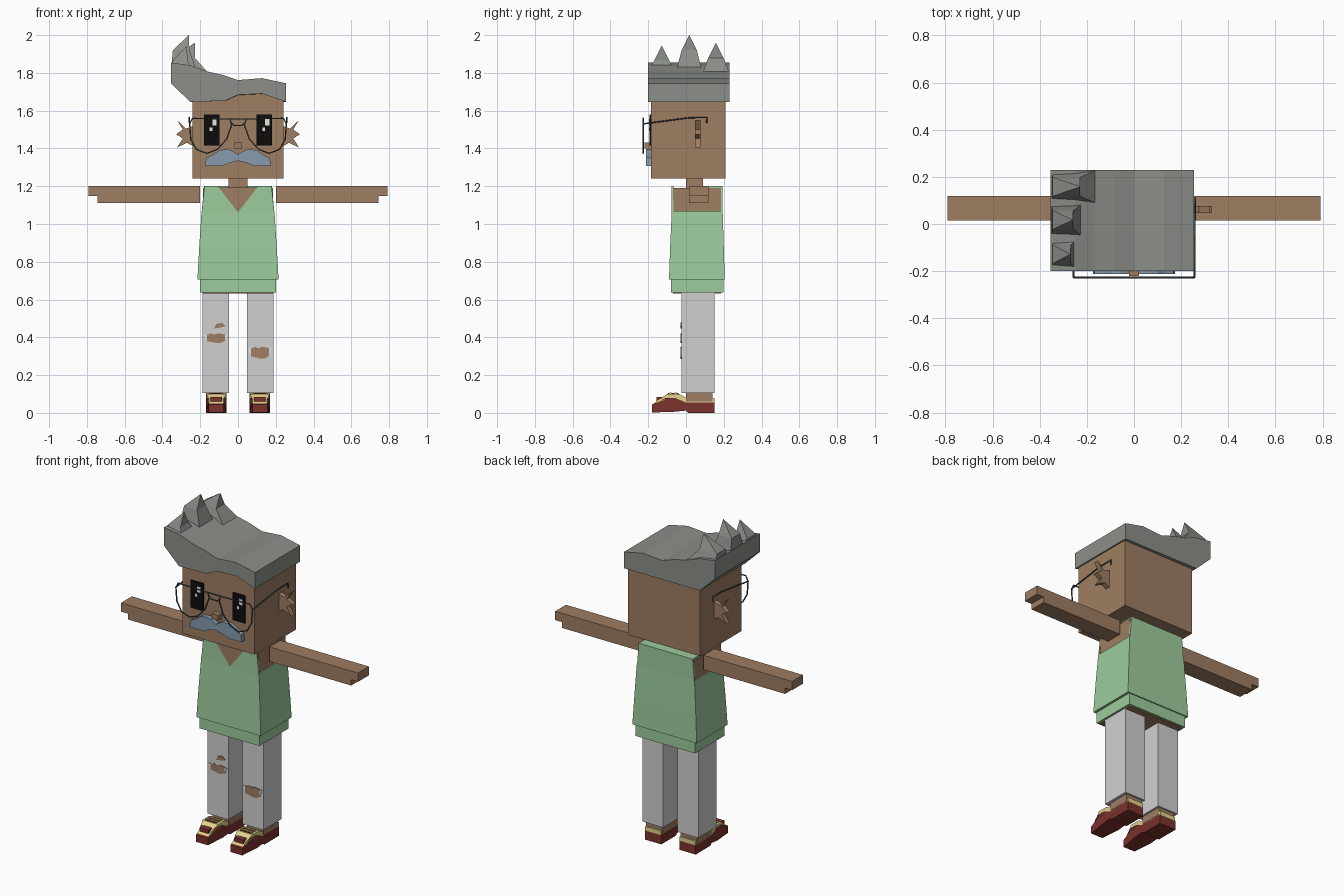
import bpy, bmesh
from mathutils import Vector

cube = bpy.data.objects.get("Cube")
if cube:
    bpy.data.objects.remove(cube)


def material(name, r, g, b):
    lin = [(c / 255 / 12.92 if c < 11 else ((c / 255 + 0.055) / 1.055) ** 2.4) for c in (r, g, b)]
    m = bpy.data.materials.new(name)
    m.use_nodes = True
    m.diffuse_color = (*lin, 1)
    m.node_tree.nodes["Principled BSDF"].inputs["Base Color"].default_value = (*lin, 1)
    return m


SKIN = material("skin brown", 159, 125, 98)
GREEN = material("shirt green", 157, 204, 156)
GREY = material("trouser grey", 208, 208, 208)
HAIR = material("hair grey", 139, 143, 136)
BLUE = material("moustache blue grey", 135, 155, 172)
RED = material("shoe red", 124, 50, 45)
CREAM = material("shoe cream", 225, 210, 140)
BLACK = material("eye black", 12, 12, 12)
WHITE = material("eye white", 235, 235, 235)
WIRE = material("glasses wire", 70, 80, 80)


def loft(name, rings, mat):
    """Skin a list of equal rings; a one-point last ring makes a tip."""
    bm = bmesh.new()
    vs = [[bm.verts.new(p) for p in r] for r in rings]
    for a, b in zip(vs, vs[1:]):
        for i in range(len(a)):
            j = (i + 1) % len(a)
            bm.faces.new((a[i], a[j], b[0]) if len(b) == 1 else (a[i], a[j], b[j], b[i]))
    bm.faces.new(vs[0])
    if len(vs[-1]) > 2:
        bm.faces.new(vs[-1])
    bmesh.ops.recalc_face_normals(bm, faces=bm.faces)
    me = bpy.data.meshes.new(name)
    bm.to_mesh(me)
    bm.free()
    me.materials.append(mat)
    ob = bpy.data.objects.new(name, me)
    bpy.context.collection.objects.link(ob)
    return ob


def prism(name, pts, lo, hi, mat, axis="y"):
    """Extrude a side or front outline along x or y."""
    put = (lambda p, d: (p[0], d, p[1])) if axis == "y" else (lambda p, d: (d, p[0], p[1]))
    return loft(name, [[put(p, d) for p in pts] for d in (lo, hi)], mat)


def rect(x0, x1, y0, y1, z):
    return [(x0, y0, z), (x1, y0, z), (x1, y1, z), (x0, y1, z)]


def box(name, x, y, z, mat):
    return loft(name, [rect(*x, *y, h) for h in z], mat)


def wire(name, pts, closed=False, radius=0.004):
    cu = bpy.data.curves.new(name, "CURVE")
    cu.dimensions = "3D"
    cu.bevel_depth = radius
    cu.bevel_resolution = 1
    sp = cu.splines.new("POLY")
    sp.points.add(len(pts) - 1)
    for p, co in zip(sp.points, pts):
        p.co = (*co, 1)
    sp.use_cyclic_u = closed
    cu.materials.append(WIRE)
    bpy.context.collection.objects.link(bpy.data.objects.new(name, cu))


def flip(pts, s):
    return [(s * p[0], *p[1:]) for p in pts]


# Head, neck, nose and torso
box("head", (-.24, .24), (-.185, .21), (1.24, 1.7), SKIN)
box("neck", (-.05, .05), (0, .09), (1.15, 1.25), SKIN)
box("nose", (-.022, .022), (-.22, -.18), (1.4, 1.432), SKIN)
box("torso", (-.185, .185), (-.068, .186), (.632, 1.19), SKIN)

# Sleeveless shirt: flared body, hem, V-neck front, back panel and yoke
loft("shirt_body", [rect(-.215, .215, -.09, .205, .705), rect(-.205, .205, -.084, .2, .88),
                    rect(-.193, .193, -.075, .194, 1.07)], GREEN)
box("shirt_hem", (-.2, .2), (-.08, .198), (.637, .71), GREEN)
half = [(.105, 1.2), (.178, 1.2), (.192, 1.06)]
prism("shirt_front", [(0, 1.065)] + half + flip(half[::-1], -1), -.076, -.066, GREEN)
# small cover of the body front below the neckline
prism("neck_skin", [(0, 1.062), (.1, 1.192), (-.1, 1.192)], -.0765, -.066, SKIN)
prism("shirt_back", [(-.192, 1.06), (.192, 1.06), (.18, 1.2), (-.18, 1.2)], .184, .194, GREEN)
box("shirt_yoke", (-.18, .18), (.105, .19), (1.188, 1.2), GREEN)

# Hair: swept cap with an arched fringe at the front and level back
top = [(.254, 1.745), (.127, 1.772), (0, 1.762), (-.085, 1.79), (-.165, 1.808),
       (-.25, 1.84), (-.355, 1.855), (-.355, 1.745)]
fringe = [(-.254, 1.647), (-.07, 1.652), (0, 1.684), (.127, 1.69), (.254, 1.647)]
level = [(x, 1.647) for x, z in fringe]
loft("hair_cap", [[(x, -.2, z) for x, z in top + fringe],
                  [(x, .23, z) for x, z in top + level]], HAIR)

# Three curled hair spikes
for name, y0, y1, x1, tip in [("front", -.2, -.055, -.235, (-.27, -.128, 1.945)),
                              ("middle", -.055, .088, -.215, (-.26, .017, 2)),
                              ("back", .088, .23, -.158, (-.228, .158, 1.96))]:
    ym, zm = tip[1], tip[2] - .08
    loft("hair_spike_" + name, [rect(-.355, x1, y0, y1, 1.8),
                                rect(-.345, (x1 - .3) / 2, ym - .04, ym + .04, zm), [tip]], HAIR)

# Moustache
half = [(0, 1.368), (.025, 1.385), (.055, 1.397), (.1, 1.39), (.135, 1.365), (.168, 1.35),
        (.175, 1.308), (.085, 1.306), (.05, 1.322), (0, 1.335)]
prism("moustache", half + flip(half[-2:0:-1], -1), -.213, -.18, BLUE)

# Paired parts
lens = [(.032, 1.53), (.045, 1.555), (.24, 1.56), (.256, 1.53), (.25, 1.45), (.22, 1.395),
        (.165, 1.374), (.11, 1.395), (.06, 1.45)]
ear = [(.235, 1.52), (.275, 1.505), (.323, 1.55), (.292, 1.5), (.328, 1.475), (.292, 1.453),
       (.323, 1.405), (.27, 1.43), (.235, 1.41)]
arm = [(.2, 1.2), (.792, 1.2), (.792, 1.147), (.745, 1.147), (.745, 1.112), (.2, 1.112)]
sole = [(-.18, .002), (-.18, .045), (-.155, .056), (-.11, .078), (-.06, .08), (0, .055),
        (.15, .055), (.15, 0), (.01, 0), (0, .012), (-.06, .006)]
trim = [(-.17, .05), (-.11, .07), (-.06, .072), (0, .052), (.15, .052), (.15, .08), (0, .08),
        (-.035, .1), (-.1, .1), (-.14, .072)]
for side, s in (("left", 1), ("right", -1)):
    prism(side + "_ear", flip(ear, s), .047, .077, SKIN)
    prism(side + "_arm", flip(arm, s), .015, .118, SKIN)
    # eyes with square glints
    cx = s * .14
    box(side + "_eye", (cx - .041, cx + .041), (-.194, -.185), (1.415, 1.58), BLACK)
    box(side + "_eye_glint", (cx + .004, cx + .027), (-.197, -.19), (1.522, 1.556), WHITE)
    box(side + "_eye_spark", (cx - .01, cx + .004), (-.197, -.19), (1.492, 1.51), WHITE)
    # glasses
    wire(side + "_lens_rim", [(s * x, -.227, z) for x, z in lens], True)
    wire(side + "_temple", [(s * .256, -.227, 1.53), (s * .258, .02, 1.563),
                            (s * .258, .11, 1.563), (s * .258, .11, 1.535)])
    # leg and ankle
    xs = sorted((s * .047, s * .187))
    box(side + "_trouser_leg", xs, (-.025, .15), (.105, .66), GREY)
    xs = sorted((s * .06, s * .17))
    box(side + "_ankle", xs, (0, .14), (.06, .11), SKIN)
    # shoe, narrowed towards the toe
    cx = s * .116
    parts = [prism(side + "_shoe_sole", sole, xs[0], xs[1], RED, "x"),
             prism(side + "_shoe_trim", trim, xs[0] + .002, xs[1] - .002, CREAM, "x"),
             box(side + "_shoe_toe_cap", (cx - .03, cx + .03), (-.157, -.12), (.05, .083), RED),
             box(side + "_shoe_tongue", (cx - .035, cx + .035), (-.095, -.04), (.09, .104), RED)]
    for i in range(2):
        y = -.087 + i * .026
        parts.append(box(f"{side}_shoe_lace_{i}", (cx - .04, cx + .04), (y, y + .011),
                         (.1, .108), CREAM))
    for ob in parts[:2]:
        for v in ob.data.vertices:
            if v.co.y < -.13:
                v.co.x = cx + (v.co.x - cx) * .72

wire("glasses_bridge", [(-.04, -.227, 1.535), (-.02, -.227, 1.522), (.02, -.227, 1.522),
                        (.04, -.227, 1.535)])
wire("glasses_brow_bar", [(-.05, -.227, 1.556), (.05, -.227, 1.556)])

# Torn trouser patches showing skin, with pale frayed ends
for name, cx, cz, w, h in (("right_knee", -.117, .395, .048, .026),
                           ("left_knee", .116, .318, .048, .032)):
    rip = [(-1, .7), (-.5, 1), (-.2, .75), (.3, 1), (1, .8), (1, -.5), (.6, -.9), (.1, -1),
           (-.5, -.75), (-1, -.6)]
    prism(name + "_rip", [(cx + w * x, cz + h * z) for x, z in rip], -.029, -.024, SKIN)
    for s in (-1, 1):
        fray = [(cx + s * w, cz + h * .7), (cx + s * (w + .014), cz + h * .8),
                (cx + s * w, cz - h * .6)]
        prism(f"{name}_fray_{s}", fray, -.029, -.024, WHITE)
prism("right_thigh_rip", [(-.127, .447), (-.115, .47), (-.085, .478), (-.066, .46), (-.09, .452)],
      -.029, -.024, SKIN)
